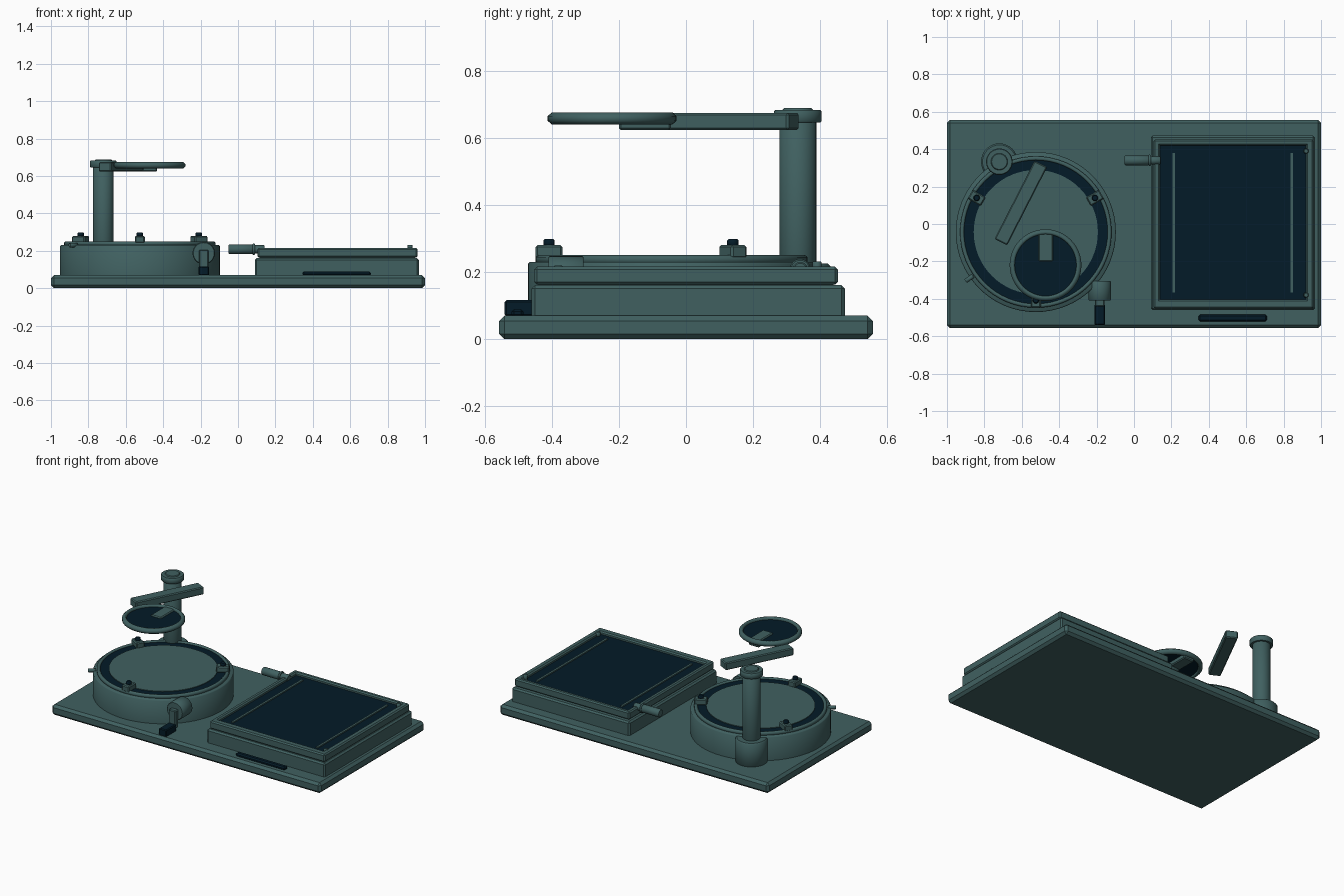
import bpy, bmesh, math
from mathutils import Vector

if "Cube" in bpy.data.objects:
    bpy.data.objects.remove(bpy.data.objects["Cube"])


def material(name, rgb):
    m = bpy.data.materials.new(name)
    m.diffuse_color = (*rgb, 1)
    m.use_nodes = True
    m.node_tree.nodes["Principled BSDF"].inputs["Base Color"].default_value = m.diffuse_color
    return m


GREEN = material("grey green", (0.051, 0.118, 0.118))
DARK = material("dark navy", (0.001, 0.011, 0.021))


def finish(name, bm, mat, bevel=0, seg=1):
    me = bpy.data.meshes.new(name)
    bmesh.ops.recalc_face_normals(bm, faces=bm.faces)
    bm.to_mesh(me)
    bm.free()
    ob = bpy.data.objects.new(name, me)
    bpy.context.collection.objects.link(ob)
    me.materials.append(mat)
    if bevel:
        mod = ob.modifiers.new("bevel", "BEVEL")
        mod.width, mod.segments = bevel, seg
        mod.limit_method = "ANGLE"
    return ob


def box(name, x, y, z, mat=GREEN, bevel=0.0, turn=0.0):
    """Box from (min, max) pairs, turned about its own centre."""
    bm = bmesh.new()
    bmesh.ops.create_cube(bm, size=1)
    for v in bm.verts:
        v.co = Vector((v.co[i] * (p[1] - p[0]) for i, p in enumerate((x, y, z))))
    ob = finish(name, bm, mat, bevel)
    ob.location = [sum(p) / 2 for p in (x, y, z)]
    ob.rotation_euler.z = turn
    return ob


def lathe(name, profile, loc, mat=GREEN, sides=48, axis=(0, 0, 1), closed=False):
    """Revolve (radius, height) points round an axis."""
    bm = bmesh.new()
    rings = []
    for r, h in profile:
        rings.append([bm.verts.new((r * math.cos(a), r * math.sin(a), h))
                      for a in (2 * math.pi * i / sides for i in range(sides))])
    pairs = list(zip(rings, rings[1:])) + ([(rings[-1], rings[0])] if closed else [])
    for a, b in pairs:
        for i in range(sides):
            j = (i + 1) % sides
            bm.faces.new((a[i], a[j], b[j], b[i]))
    if not closed:
        bm.faces.new(rings[0])
        bm.faces.new(rings[-1])
    for f in bm.faces:
        f.smooth = len(f.verts) == 4
    for e in bm.edges:
        if len(e.link_faces) == 2 and e.calc_face_angle(0) > 0.52:
            e.smooth = False
    ob = finish(name, bm, mat)
    ob.location = loc
    ob.rotation_euler = Vector(axis).to_track_quat("Z", "Y").to_euler()
    return ob


def rod(name, r, h0, h1, loc, mat=GREEN, axis=(0, 0, 1), sides=32, c=0.004):
    return lathe(name, [(r - c, h0), (r, h0 + c), (r, h1 - c), (r - c, h1)],
                 loc, mat, sides, axis)


# Base board
box("base_board", (-1, 1), (-0.557, 0.557), (0, 0.07), bevel=0.016)

# Round drum with raised rim, dark channel and platter
cx, cy = -0.525, -0.043
lathe("drum_body", [(0.428, 0.06), (0.428, 0.224), (0.422, 0.23), (0.30, 0.23)], (cx, cy, 0), sides=64)
lathe("drum_rim", [(0.405, 0.225), (0.405, 0.244), (0.398, 0.25), (0.389, 0.25), (0.384, 0.244), (0.384, 0.225)],
      (cx, cy, 0), sides=64, closed=True)
lathe("drum_channel", [(0.386, 0.228), (0.386, 0.241)], (cx, cy, 0), DARK, 64)
lathe("platter", [(0.332, 0.23), (0.332, 0.245)], (cx, cy, 0), sides=64)

# Three clamps round the drum
for i, deg in enumerate((30, 150, 270)):
    a = math.radians(deg)
    px, py = cx + 0.365 * math.cos(a), cy + 0.365 * math.sin(a)
    box(f"clamp_{i}", (px - 0.04, px + 0.04), (py - 0.027, py + 0.027), (0.24, 0.28), bevel=0.006, turn=a)
    rod(f"clamp_knob_{i}", 0.017, 0.275, 0.298, (px, py, 0), DARK, sides=16)

# Side peg on the drum
d = Vector((-0.82, -0.573, 0))
rod("side_peg", 0.012, 0.41, 0.458, (cx, cy, 0.23), axis=d, sides=16, c=0.002)

# Post with foot and cap
post = (-0.72, 0.333, 0)
rod("post_foot", 0.098, 0.06, 0.225, post, c=0.008)
rod("post", 0.055, 0.06, 0.65, post)
rod("post_cap", 0.071, 0.645, 0.682, post)
rod("post_cap_top", 0.045, 0.675, 0.688, post)

# Arm, turned across the drum
ang = math.atan2(0.42, 0.215)
box("arm", (-0.605 - 0.235, -0.605 + 0.235), (0.112 - 0.038, 0.112 + 0.038), (0.623, 0.674), bevel=0.006, turn=ang)

# Round lens with its mounting tab
lens = (-0.473, -0.22, 0)
lathe("lens_ring", [(0.18, 0.64), (0.192, 0.65), (0.192, 0.664), (0.18, 0.675), (0.17, 0.675),
                    (0.165, 0.667), (0.165, 0.648), (0.17, 0.64)], lens, sides=48, closed=True)
lathe("lens_glass", [(0.167, 0.65), (0.167, 0.66)], lens, DARK, 48)
box("lens_tab", (-0.51, -0.433), (-0.2, -0.045), (0.623, 0.668), bevel=0.006)

# Crank at the front of the drum
rod("crank_hub", 0.06, -0.41, -0.305, (-0.183, 0, 0.187), axis=(0, 1, 0))
box("crank_lever", (-0.209, -0.157), (-0.44, -0.405), (0.085, 0.205), bevel=0.005)
box("crank_grip", (-0.211, -0.155), (-0.54, -0.43), (0.068, 0.116), DARK, bevel=0.005)

# Square tray with a recessed dark panel
box("tray_body", (0.09, 0.967), (-0.46, 0.473), (0.06, 0.161), bevel=0.01)
box("tray_seam", (0.115, 0.945), (-0.44, 0.44), (0.15, 0.175))
for name, x, y in (("left", (0.105, 0.138), (-0.452, 0.452)), ("right", (0.92, 0.96), (-0.452, 0.452)),
                   ("front", (0.12, 0.94), (-0.452, -0.404)), ("back", (0.12, 0.94), (0.42, 0.452))):
    box(f"lid_frame_{name}", x, y, (0.163, 0.216), bevel=0.008)
box("tray_panel", (0.12, 0.935), (-0.42, 0.43), (0.17, 0.197), DARK)
for i, x in enumerate((0.213, 0.843)):
    box(f"panel_rail_{i}", (x - 0.007, x + 0.007), (-0.365, 0.38), (0.192, 0.205))
for i, y in enumerate((-0.38, 0.39)):
    rod(f"corner_pin_{i}", 0.014, 0.19, 0.22 + 0.012 * i, (0.92, y, 0), sides=16)
box("front_slot", (0.345, 0.71), (-0.52, -0.484), (0.065, 0.09), DARK, bevel=0.008)

# Hinge pin at the tray's back left
hinge = (0, 0.34, 0.208)
rod("hinge_grip", 0.026, -0.05, 0.08, hinge, axis=(1, 0, 0))
rod("hinge_flange", 0.031, 0.078, 0.09, hinge, axis=(1, 0, 0))
rod("hinge_tip", 0.022, 0.08, 0.142, hinge, axis=(1, 0, 0))
